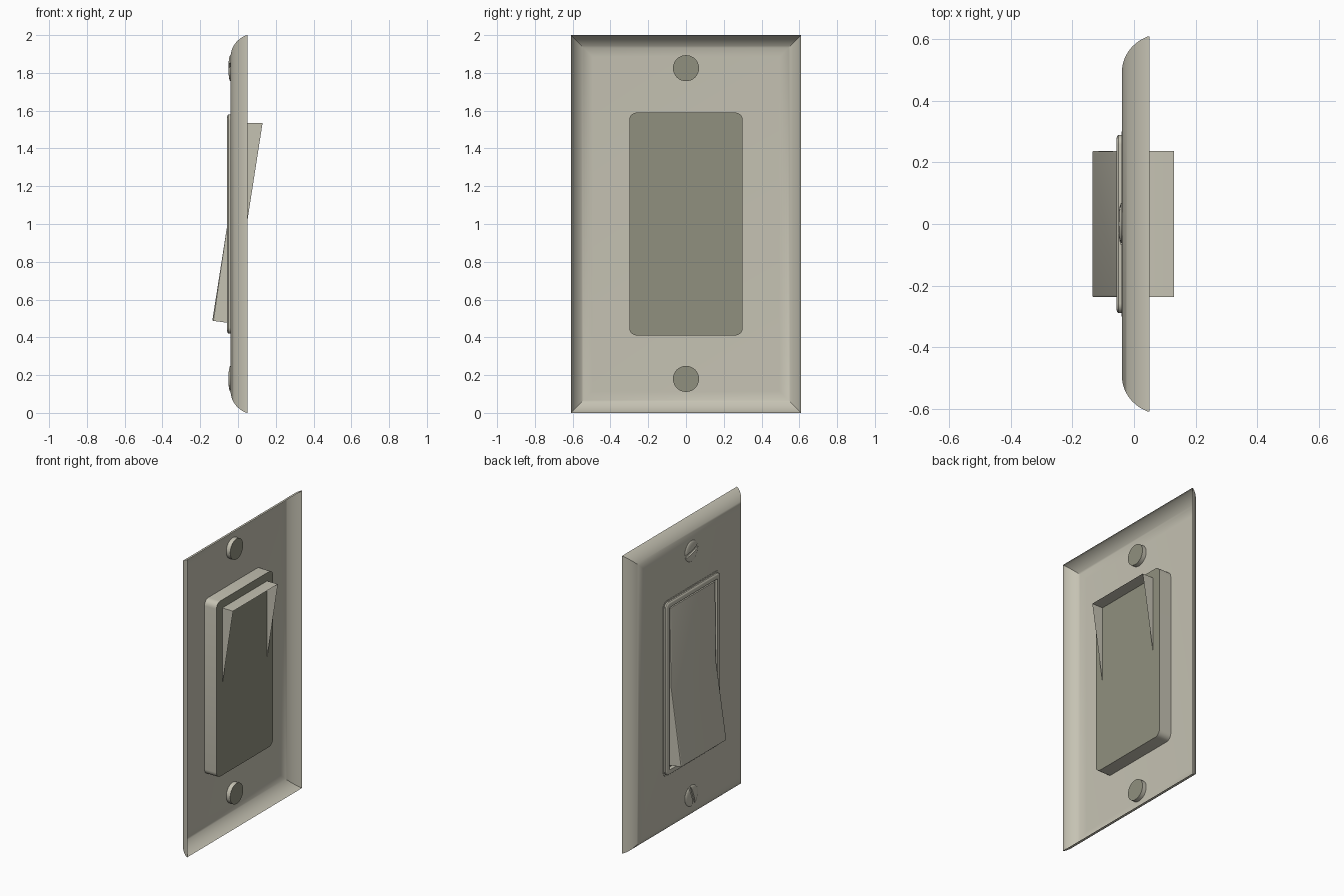
import bpy, bmesh, math
from mathutils import Vector

if "Cube" in bpy.data.objects:
    bpy.data.objects.remove(bpy.data.objects["Cube"])


def material(name, rgb):
    m = bpy.data.materials.new(name)
    m.diffuse_color = (*rgb, 1)
    m.use_nodes = True
    m.node_tree.nodes["Principled BSDF"].inputs["Base Color"].default_value = m.diffuse_color
    return m


IVORY = material("warm_ivory", (0.56, 0.54, 0.45))
OLIVE = material("dark_olive_back", (0.28, 0.28, 0.21))


def finish(bm, name, angle=35, back=None):
    """Make an object; faces lying on x = back get the darker colour."""
    bm.normal_update()
    if back is not None:
        for f in bm.faces:
            if all(abs(v.co.x - back) < 1e-4 for v in f.verts):
                f.material_index = 1
    me = bpy.data.meshes.new(name)
    bm.to_mesh(me)
    bm.free()
    me.materials.append(IVORY)
    me.materials.append(OLIVE)
    ob = bpy.data.objects.new(name, me)
    bpy.context.collection.objects.link(ob)
    bpy.ops.object.select_all(action='DESELECT')
    ob.select_set(True)
    bpy.context.view_layer.objects.active = ob
    bpy.ops.object.shade_smooth_by_angle(angle=math.radians(angle))
    return ob


def rounded_rect(hy, hz, r, n=6):
    """Rounded rectangle outline in y, z around the switch centre."""
    pts = []
    for k, (sy, sz) in enumerate(((1, 1), (-1, 1), (-1, -1), (1, -1))):
        for i in range(n if r else 1):
            a = math.pi / 2 * (k + i / (n - 1))
            pts.append((sy * (hy - r) + r * math.cos(a),
                        1 + sz * (hz - r) + r * math.sin(a)))
    return pts


def loft(bm, rings, cap_first=False, cap_last=False):
    """Skin a list of (x, outline) rings."""
    loops = [[bm.verts.new((x, y, z)) for y, z in pts] for x, pts in rings]
    for a, b in zip(loops, loops[1:]):
        for i in range(len(a)):
            j = (i + 1) % len(a)
            bm.faces.new((a[i], a[j], b[j], b[i]))
    if cap_first:
        bm.faces.new(loops[0][::-1])
    if cap_last:
        bm.faces.new(loops[-1])


# wall plate: open-backed shell with curved, mitred border
bm = bmesh.new()
rings = [(0.05, rounded_rect(0.61, 1.0, 0))]
T = math.radians(68)
for i in range(13):
    t = T * (1 - i / 12)
    depth = 0.085 * (1 - math.cos(t)) / (1 - math.cos(T))
    inset = 0.115 * (1 - math.sin(t) / math.sin(T))
    rings.append((-0.039 + depth, rounded_rect(0.61 - inset, 1 - inset, 0)))
loft(bm, rings, cap_last=True)
finish(bm, "wall_plate")

# switch housing: box behind the plate, lipped frame in front with a shallow well
bm = bmesh.new()
loft(bm, [(0.05, rounded_rect(0.30, 0.59, 0.04)),
          (-0.041, rounded_rect(0.30, 0.59, 0.04)),
          (-0.041, rounded_rect(0.29, 0.58, 0.032)),
          (-0.050, rounded_rect(0.29, 0.58, 0.032)),
          (-0.055, rounded_rect(0.285, 0.575, 0.028)),
          (-0.057, rounded_rect(0.278, 0.568, 0.022)),
          (-0.057, rounded_rect(0.256, 0.546, 0.01)),
          (-0.036, rounded_rect(0.25, 0.54, 0.008))],
     cap_first=True, cap_last=True)
finish(bm, "switch_housing", back=0.05)

# rocker: bent paddle, open at the back, sticking out front low and back high
profile = [(-0.053, 1.535), (-0.056, 1.0), (-0.136, 0.488),
           (-0.034, 0.474), (0.05, 1.02), (0.13, 1.535)]
bm = bmesh.new()
left = [bm.verts.new((x, -0.238, z)) for x, z in profile]
right = [bm.verts.new((x, 0.238, z)) for x, z in profile]
for i in (0, 1, 2, 5):
    j = (i + 1) % 6
    bm.faces.new((left[i], left[j], right[j], right[i]))
bm.faces.new(left[::-1])
bm.faces.new(right)
front = set(left[:3] + right[:3])
edges = [e for e in bm.edges if all(v in front for v in e.verts)
         and not (left[1] in e.verts and right[1] in e.verts)]
bmesh.ops.bevel(bm, geom=edges, offset=0.006, segments=2, affect='EDGES', profile=0.5)
finish(bm, "rocker")


# screws: disc through the plate with a domed, slotted head
def circle(r, z, n=32):
    return [(r * math.cos(2 * math.pi * i / n), z + r * math.sin(2 * math.pi * i / n))
            for i in range(n)]


def screw(name, z, slot_angle):
    bm = bmesh.new()
    loft(bm, [(-0.01, circle(0.069, z)), (-0.0395, circle(0.069, z))],
         cap_first=True, cap_last=True)
    normal = Vector((0, -math.sin(slot_angle), math.cos(slot_angle)))
    centre = Vector((0, 0, z))
    for side in (1, -1):
        half = bmesh.new()
        loft(half, [(-0.039, circle(0.069, z))] +
             [(-0.040 - 0.011 * math.sin(a), circle(0.069 * math.cos(a), z))
              for a in (0, 0.3, 0.6, 0.9, 1.2, 1.45)], cap_last=True)
        cut = bmesh.ops.bisect_plane(half, geom=half.verts[:] + half.edges[:] + half.faces[:],
                                     plane_co=centre + normal * side * 0.01,
                                     plane_no=normal * side, clear_inner=True)
        rim = [e for e in cut["geom_cut"] if isinstance(e, bmesh.types.BMEdge)]
        bmesh.ops.contextual_create(half, geom=rim)
        tmp = bpy.data.meshes.new("half_head")
        half.to_mesh(tmp)
        half.free()
        bm.from_mesh(tmp)
        bpy.data.meshes.remove(tmp)
    finish(bm, name, back=-0.01)


screw("upper_screw", 1.825, math.radians(-15))
screw("lower_screw", 0.18, math.radians(70))
